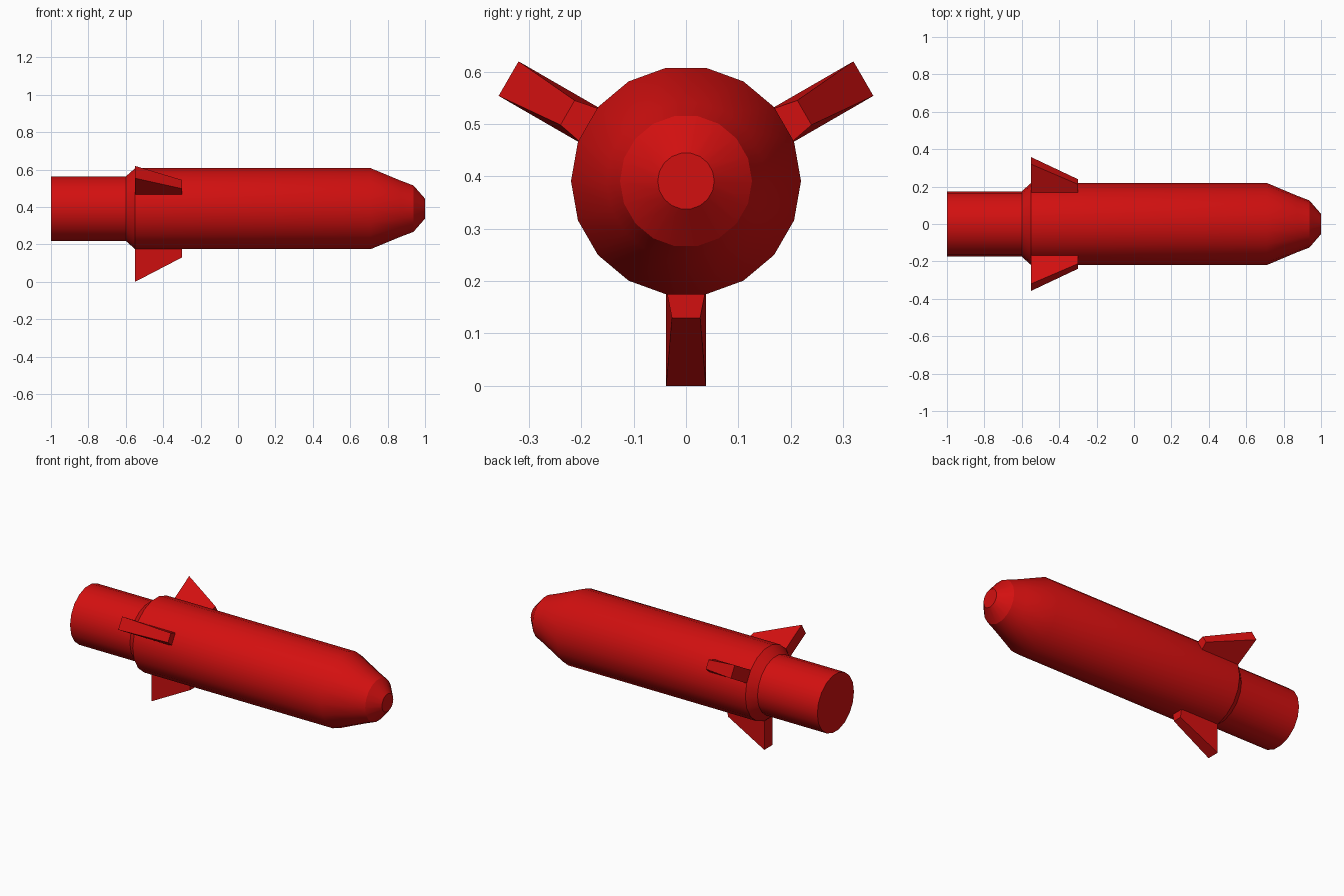
import bpy, bmesh, math
from mathutils import Vector, Matrix

if "Cube" in bpy.data.objects:
    bpy.data.objects.remove(bpy.data.objects["Cube"])

AXIS_Z = 0.391   # height of the body axis
SIDES = 18
R = 0.2195       # main body radius

red = bpy.data.materials.new("red_paint")
red.diffuse_color = (0.65, 0.005, 0.005, 1)
red.use_nodes = True
red.node_tree.nodes["Principled BSDF"].inputs["Base Color"].default_value = red.diffuse_color


def finish(bm, name):
    bmesh.ops.recalc_face_normals(bm, faces=bm.faces)
    mesh = bpy.data.meshes.new(name)
    bm.to_mesh(mesh)
    bm.free()
    mesh.materials.append(red)
    obj = bpy.data.objects.new(name, mesh)
    obj.location.z = AXIS_Z
    bpy.context.collection.objects.link(obj)
    return obj


# Body: tail tube, shoulder, main tube and blunt nose, as (x, radius)
profile = [(-1, 0.175), (-0.6, 0.175), (-0.55, R), (0.71, R),
           (0.87, 0.152), (0.938, 0.126), (1, 0.054)]
bm = bmesh.new()
rings = []
for x, r in profile:
    angles = [math.tau * i / SIDES for i in range(SIDES)]
    rings.append([bm.verts.new((x, r * math.cos(a), r * math.sin(a))) for a in angles])
for a, b in zip(rings, rings[1:]):
    for i in range(SIDES):
        j = (i + 1) % SIDES
        bm.faces.new((a[i], a[j], b[j], b[i]))
bm.faces.new(rings[0])
bm.faces.new(rings[-1])
body = finish(bm, "body")
bpy.context.view_layer.objects.active = body
body.select_set(True)
bpy.ops.object.shade_smooth_by_angle(angle=math.radians(24))

# Three swept fins, each as wide as one body side; (x, distance from axis, half width)
outline = [(-0.55, 0.205, 0.038), (-0.3, 0.205, 0.038),
           (-0.3, 0.261, 0.027), (-0.55, AXIS_Z, 0.038)]
for name, angle in (("bottom_fin", 0), ("right_fin", 120), ("left_fin", 240)):
    bm = bmesh.new()
    rot = Matrix.Rotation(math.radians(angle), 3, 'X')
    near, far = [[bm.verts.new(rot @ Vector((x, s * w, -d))) for x, d, w in outline]
                 for s in (-1, 1)]
    bm.faces.new(near)
    bm.faces.new(far[::-1])
    for i in range(4):
        j = (i + 1) % 4
        bm.faces.new((near[i], far[i], far[j], near[j]))
    finish(bm, name)
